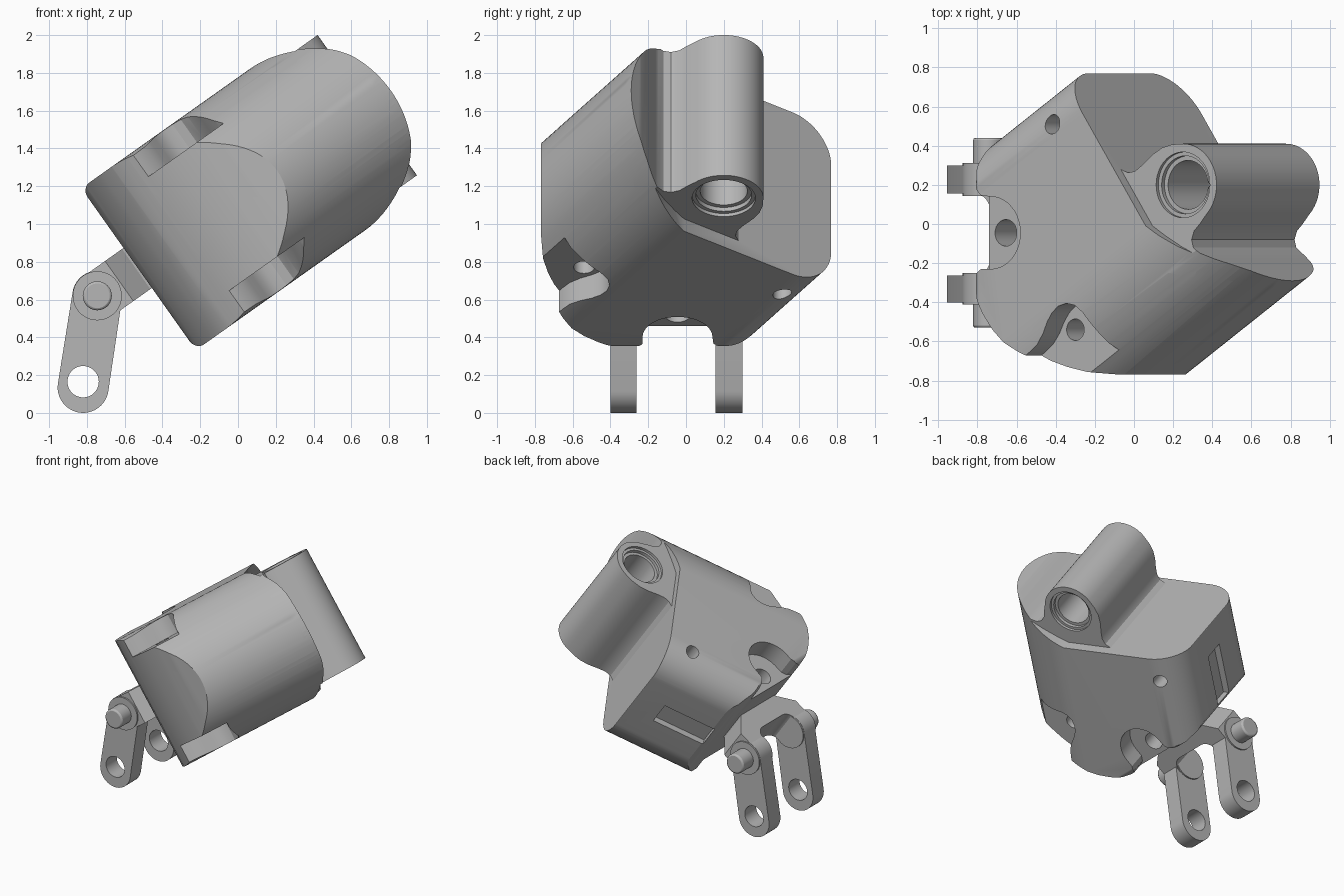
import bpy, bmesh, math

if "Cube" in bpy.data.objects:
    bpy.data.objects.remove(bpy.data.objects["Cube"], do_unlink=True)

TILT = math.radians(35.3)    # lean of the whole housing
SKEW = math.radians(33)      # direction of the bore inside the housing
MID = 0.925                  # symmetry plane of the housing

metal = bpy.data.materials.new("plain grey metal")
metal.use_nodes = True
GREY = (0.47, 0.47, 0.47, 1)
metal.diffuse_color = GREY
metal.node_tree.nodes["Principled BSDF"].inputs["Base Color"].default_value = GREY


# Coordinate frames: each maps (a, b, height) to world space
def tilted(u, y, v):
    c, s = math.cos(TILT), math.sin(TILT)
    return (u * c - v * s, y, u * s + v * c)


def along_bore(p, v, t):
    c, s = math.cos(SKEW), math.sin(SKEW)
    return tilted(p * s + t * c, -p * c + t * s, v)


def side_profile(u, v, y):
    return tilted(u, y, v)


def upright(x, z, y):
    return (x, y, z)


def arc(cx, cy, r, a0, a1, n=16):
    steps = [math.radians(a0 + (a1 - a0) * i / n) for i in range(n + 1)]
    return [(cx + r * math.cos(a), cy + r * math.sin(a)) for a in steps]


def circle(cx, cy, r, n=40):
    return arc(cx, cy, r, 0, 360, n)[:-1]


def prism(name, pts, lo, hi, frame):
    """Extrude a closed outline between two heights of a frame."""
    bm = bmesh.new()
    low = [bm.verts.new(frame(a, b, lo)) for a, b in pts]
    top = [bm.verts.new(frame(a, b, hi)) for a, b in pts]
    bm.faces.new(low)
    bm.faces.new(top)
    n = len(pts)
    for i in range(n):
        j = (i + 1) % n
        bm.faces.new((low[i], low[j], top[j], top[i]))
    bmesh.ops.recalc_face_normals(bm, faces=bm.faces)
    me = bpy.data.meshes.new(name)
    bm.to_mesh(me)
    bm.free()
    me.materials.append(metal)
    ob = bpy.data.objects.new(name, me)
    bpy.context.collection.objects.link(ob)
    return ob


def combine(target, tool, operation):
    mod = target.modifiers.new(operation, 'BOOLEAN')
    mod.operation, mod.object, mod.solver = operation, tool, 'EXACT'
    bpy.context.view_layer.objects.active = target
    bpy.ops.object.modifier_apply(modifier=mod.name)
    bpy.data.objects.remove(tool, do_unlink=True)


def cut(target, pts, lo, hi, frame=tilted):
    combine(target, prism("cutter", pts, lo, hi, frame), 'DIFFERENCE')


# Housing block: plan outline extruded across the lean
plan = [(0.01, 0.3), (0.01, -0.3), (0.035, -0.38), (0.08, -0.46), (0.14, -0.54),
        (0.21, -0.605), (0.30, -0.655), (0.40, -0.7), (0.50, -0.73), (0.62, -0.755),
        (0.75, -0.768), (0.98, -0.768), (1.72, -0.36), (1.65, -0.295), (1.58, -0.24),
        (1.50, -0.203), (1.40, -0.170), (1.28, -0.115), (1.18, -0.06), (1.10, -0.01),
        (0.565, 0.768), (0.55, 0.768), (0.05, 0.44), (0.02, 0.385)]
housing = prism("housing", plan, 0.2, 1.65, tilted)

# Cross tube with its web and fillets, blended into the block
web = ([(0.6, 0.30), (0.84, 0.33), (0.885, 0.285), (0.945, 0.262), (0.99, 0.27),
        (1.04, 0.305), (1.10, 0.355), (1.16, 0.39), (1.22, 0.406)]
       + arc(1.29, 0.2, 0.21, 90, -45, 30)
       + [(1.395, 0.0), (1.36, -0.035), (1.344, -0.08), (1.355, -0.12), (1.39, -0.15),
          (1.45, -0.178), (1.52, -0.207), (1.58, -0.238), (1.65, -0.293), (1.70, -0.34),
          (1.2, -0.25), (0.9, 0.0)])

# Bore-direction section: round on one side, soft corners on the other
section = (arc(0.615, MID, 0.525, -90, 90, 48)
           + arc(-0.338 + 0.25, 1.45 - 0.25, 0.25, 90, 180)
           + arc(-0.338 + 0.25, 0.40 + 0.25, 0.25, 180, 270))
combine(housing, prism("trim", section, -2, 3, along_bore), 'INTERSECT')
tube = prism("cross_tube", web, 0.479, 1.389, tilted)
combine(tube, prism("trim", section, -2, 3, along_bore), 'INTERSECT')
combine(housing, tube, 'UNION')

# Rounded base edges
base = ([(3, 0.398), (3, 1.452)] + arc(0.07, 1.392, 0.06, 90, 180, 8)
        + arc(0.07, 0.458, 0.06, 180, 270, 8))
combine(housing, prism("trim", base, -2, 2, side_profile), 'INTERSECT')

# Tube bore with shallow stepped mouths at both ends
cut(housing, circle(1.29, 0.2, 0.125), 0.2, 1.7)
for radius, depth in ((0.168, 0.02), (0.148, 0.045)):
    cut(housing, circle(1.29, 0.2, radius), 0.3, 0.479 + depth)
    cut(housing, circle(1.29, 0.2, radius), 1.389 - depth, 1.6)

# Bolt pockets, mirrored on both flat sides
rear_pocket = ([(-0.2, -0.30), (0.01, -0.30), (0.03, -0.255), (0.07, -0.23)]
               + arc(0.13, -0.045, 0.185, -90, 90, 20)
               + [(0.07, 0.145), (0.03, 0.18), (0.01, 0.225), (-0.2, 0.225)])
front_pocket = [(0.27, -1.0), (0.315, -0.685), (0.36, -0.655), (0.41, -0.615),
                (0.45, -0.56), (0.48, -0.50), (0.51, -0.455), (0.55, -0.42),
                (0.60, -0.405), (0.65, -0.415), (0.69, -0.45), (0.74, -0.53),
                (0.79, -0.61), (0.86, -0.68), (0.92, -0.72), (0.98, -1.0)]
for pocket in (rear_pocket, front_pocket):
    cut(housing, pocket, 1.295, 1.7)
    cut(housing, pocket, 0.1, 2 * MID - 1.295)
for u, y, r in ((0.115, -0.045, 0.068), (0.55, -0.54, 0.055), (0.51, 0.51, 0.05)):
    cut(housing, circle(u, y, r, 28), 1.1, 1.7)
    cut(housing, circle(u, y, r, 28), 0.1, 0.75)

# Recessed window in the slanted back wall
cut(housing, [(-0.5, 0.83), (-0.29, 0.83), (-0.29, 1.01), (-0.5, 1.01)],
    0.26, 0.68, along_bore)

# Fork bridge joining the arms and entering the housing
bridge = ([(-0.25, 0.30), (-0.11, 0.30), (0.0, 0.17), (0.08, 0.14), (0.08, -0.24),
           (0.0, -0.27), (-0.11, -0.40), (-0.25, -0.40), (-0.25, -0.26)]
          + arc(-0.23, -0.18, 0.08, -90, 0, 8) + arc(-0.23, 0.07, 0.08, 0, 90, 8)
          + [(-0.25, 0.15)])
prism("fork_bridge", bridge, MID - 0.122, MID + 0.138, tilted)

# Fork arms: rounded links with an eye at the bottom
HUB, EYE = (-0.745, 0.62), (-0.82, 0.135)
lean = math.degrees(math.atan2(HUB[0] - EYE[0], HUB[1] - EYE[1]))
link = (arc(*HUB, 0.132, -lean, 180 - lean, 24) + arc(*EYE, 0.135, 180 - lean, 360 - lean, 24))
for side, lo, hi in (("right", -0.40, -0.262), ("left", 0.155, 0.30)):
    arm = prism("fork_arm_" + side, link, lo, hi, upright)
    cut(arm, circle(-0.82, 0.165, 0.083), -1, 1, upright)
    prism("hub_boss_" + side, circle(*HUB, 0.13), lo - 0.012, hi + 0.012, upright)

# Pivot pin stubs on the outside of the arms
for side, lo, hi in (("right", -0.53, -0.38), ("left", 0.28, 0.44)):
    pin = prism("pivot_pin_" + side, circle(*HUB, 0.077), lo, hi, upright)
    bev = pin.modifiers.new("edge", 'BEVEL')
    bev.width, bev.segments, bev.limit_method = 0.012, 2, 'ANGLE'
    bev.angle_limit = math.radians(50)

# Smooth shading with crisp edges
for ob in bpy.context.view_layer.objects:
    ob.select_set(ob.type == 'MESH')
bpy.context.view_layer.objects.active = housing
bpy.ops.object.shade_smooth_by_angle(angle=math.radians(28))
